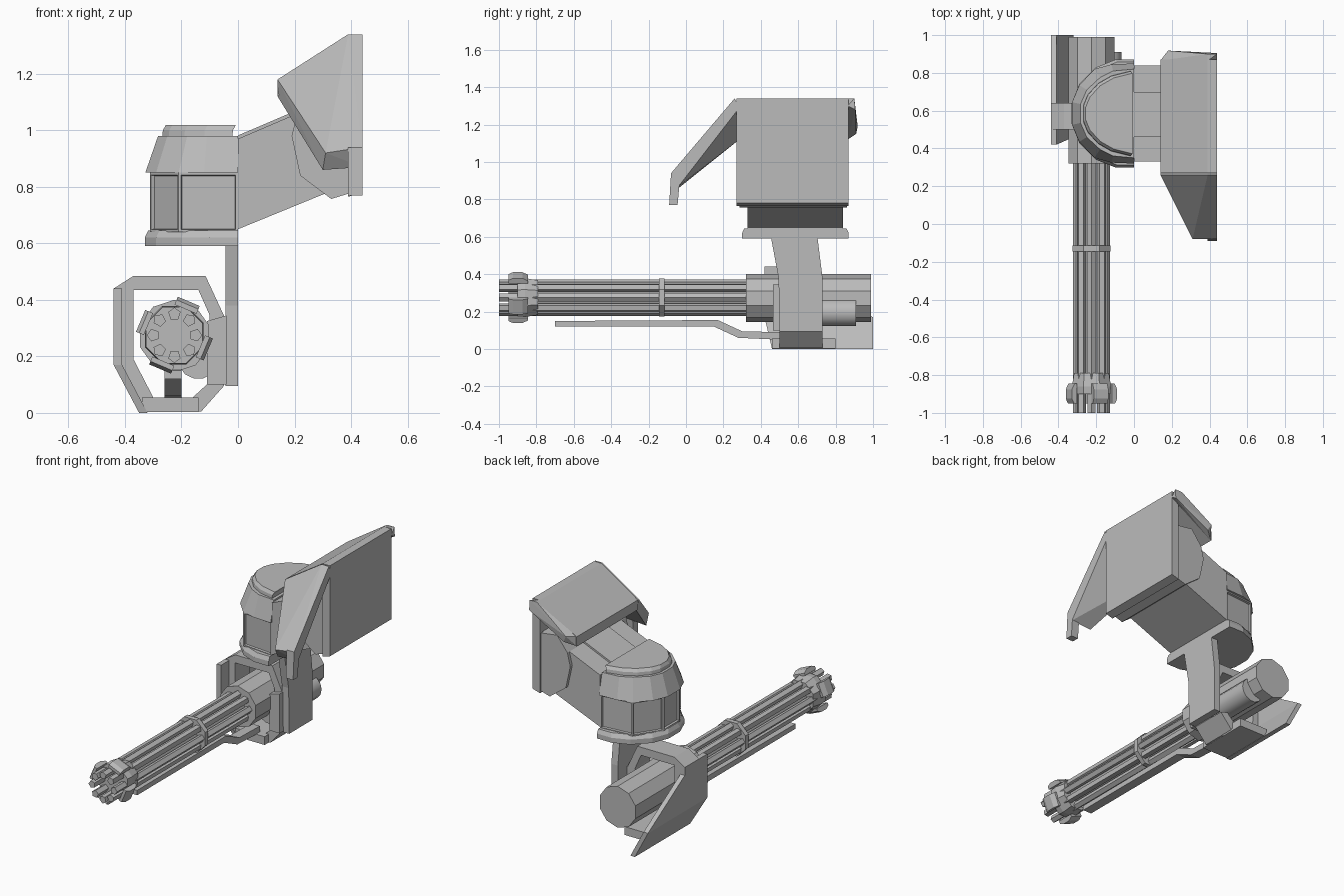
import bpy, bmesh, math
from mathutils import Vector

cube = bpy.data.objects.get("Cube")
if cube:
    bpy.data.objects.remove(cube)

grey = bpy.data.materials.new("plain_grey")
grey.use_nodes = True
grey.diffuse_color = (0.5, 0.5, 0.5, 1)
grey.node_tree.nodes["Principled BSDF"].inputs["Base Color"].default_value = (0.5, 0.5, 0.5, 1)


def finish(name, bm):
    bmesh.ops.recalc_face_normals(bm, faces=bm.faces)
    mesh = bpy.data.meshes.new(name)
    bm.to_mesh(mesh)
    bm.free()
    mesh.materials.append(grey)
    ob = bpy.data.objects.new(name, mesh)
    bpy.context.collection.objects.link(ob)
    return ob


def loft(name, loops, panel=None):
    """Skin closed loops of equal length, cap the ends; panel picks walls to recess."""
    bm = bmesh.new()
    rings = [[bm.verts.new(p) for p in loop] for loop in loops]
    n = len(rings[0])
    for low, high in zip(rings, rings[1:]):
        for i in range(n):
            j = (i + 1) % n
            bm.faces.new((low[i], low[j], high[j], high[i]))
    bm.faces.new(rings[0])
    bm.faces.new(rings[-1])
    bmesh.ops.recalc_face_normals(bm, faces=bm.faces)
    if panel:
        picked = [f for f in bm.faces if panel(f)]
        bmesh.ops.inset_individual(bm, faces=picked, thickness=0.012, depth=0)
        bmesh.ops.inset_individual(bm, faces=picked, thickness=0.004, depth=-0.012)
    return finish(name, bm)


def along_y(name, profile, y0, y1):
    return loft(name, [[(x, y, z) for x, z in profile] for y in (y0, y1)])


def along_x(name, profile, x0, x1):
    return loft(name, [[(x, y, z) for y, z in profile] for x in (x0, x1)])


def hull(name, points):
    bm = bmesh.new()
    for p in points:
        bm.verts.new(p)
    bmesh.ops.convex_hull(bm, input=bm.verts)
    bmesh.ops.dissolve_limit(bm, angle_limit=0.02, verts=bm.verts, edges=bm.edges)
    return finish(name, bm)


def box(name, x, y, z):
    return along_y(name, [(x[0], z[0]), (x[1], z[0]), (x[1], z[1]), (x[0], z[1])], *y)


def circle(cx, cz, r, n, turn=0.0):
    return [(cx + r * math.cos(turn + math.tau * i / n),
             cz + r * math.sin(turn + math.tau * i / n)) for i in range(n)]


def tube(name, cx, cz, n, stations, turn=0.0):
    """Round body along y from (y, radius) stations."""
    return loft(name, [[(x, y, z) for x, z in circle(cx, cz, r, n, turn)] for y, r in stations])


# Rotary gun
GX, GZ = -0.225, 0.275
for i in range(8):
    a = math.radians(90 + 45 * i)
    tube(f"barrel_{i + 1}", GX + 0.075 * math.cos(a), GZ + 0.075 * math.sin(a), 5,
         [(-1, 0.023), (0.34, 0.023)], a)
tube("barrel_core", GX, GZ, 8, [(-0.85, 0.05), (0.34, 0.05)])
tube("barrel_band", GX, GZ, 8, [(-0.145, 0.11), (-0.115, 0.11)], math.pi / 8)
tube("muzzle_hub", GX, GZ, 8, [(-0.9, 0.108), (-0.86, 0.112), (-0.79, 0.1)], math.pi / 8)
for i in range(4):
    a = math.radians(67 + 90 * i)
    out, side = Vector((math.cos(a), 0, math.sin(a))), Vector((-math.sin(a), 0, math.cos(a)))
    c = Vector((GX, 0, GZ))
    loops = [[c + out * r + side * s + Vector((0, y, 0))
              for r, s in ((0.1, -0.042), (top, -0.042), (top, 0.042), (0.1, 0.042))]
             for y, top in ((-0.95, 0.118), (-0.925, 0.13), (-0.875, 0.13), (-0.845, 0.115))]
    loft(f"muzzle_clamp_{i + 1}", loops)
tube("gun_housing", GX, GZ - 0.003, 10, [(0.32, 0.128), (0.99, 0.128)], math.pi / 10)
tube("drive_motor", -0.14, 0.195, 14, [(0.5, 0.075), (0.91, 0.075)])
bpy.ops.object.select_all(action='DESELECT')
motor = bpy.data.objects["drive_motor"]
motor.select_set(True)
bpy.context.view_layer.objects.active = motor
bpy.ops.object.shade_smooth_by_angle(angle=math.radians(35))

# Rail under the barrels
along_x("lower_rail", [(-0.7, 0.12), (0.15, 0.12), (0.28, 0.06), (0.5, 0.05), (0.5, 0.09),
                       (0.3, 0.095), (0.17, 0.155), (-0.7, 0.15)], -0.26, -0.2)

# Frame round the gun: outer and inner outlines bridged in a closed band
outer = [(-0.44, 0.44), (-0.37, 0.485), (-0.115, 0.485), (-0.05, 0.345),
         (-0.05, 0.095), (-0.13, 0.005), (-0.35, 0.005), (-0.44, 0.17)]
inner = [(-0.37, 0.435), (-0.36, 0.435), (-0.14, 0.435), (-0.1, 0.345),
         (-0.1, 0.11), (-0.16, 0.055), (-0.3, 0.055), (-0.37, 0.19)]
for i in range(8):
    j = (i + 1) % 8
    along_y(f"gun_frame_{i + 1}", [outer[i], outer[j], inner[j], inner[i]], 0.5, 0.64)
box("frame_floor", (-0.34, -0.14), (0.46, 0.8), (0.004, 0.055))
hull("frame_heel", [(x, y, z) for y in (0.5, 0.73)
                    for x, z in ((-0.13, 0.005), (-0.05, 0.095), (-0.16, 0.05), (-0.1, 0.11))])
along_y("frame_block", [(-0.11, 0.1), (-0.04, 0.1), (-0.04, 0.345), (-0.11, 0.325)], 0.465, 0.64)

# Side shield, bent inwards at the bottom
T = 0.03
hull("shield_upper", [(x, y, z) for x in (-0.44, -0.44 + T)
                      for y, z in ((0.42, 0.44), (0.56, 0.44), (1, 0.17), (0.42, 0.17))])
hull("shield_lower", [(x + t, y, z) for t in (0, T)
                      for x, y, z in ((-0.44, 0.42, 0.17), (-0.44, 1, 0.17),
                                      (-0.35, 1, 0), (-0.35, 0.46, 0))])

# Hanger strut joining gun and shoulder
along_x("hanger_strut", [(0.45, 0.62), (0.7, 0.62), (0.73, 0.38), (0.73, 0.095),
                         (0.5, 0.095), (0.495, 0.38)], -0.045, 0)

# Shoulder turret
CY = 0.585


def half_round(points, z, grow=0.0):
    """Mirror a half outline of (x, y offset) across the turret centre line."""
    pts = [(x - (grow if x < 0 else 0), d + grow) for x, d in points]
    return [(x, CY - d, z) for x, d in pts] + [(x, CY + d, z) for x, d in reversed(pts)]


base = [(0, 0.285), (-0.1, 0.285), (-0.2, 0.245), (-0.29, 0.155), (-0.33, 0.055)]
wall = [(0, 0.255), (-0.21, 0.235), (-0.312, 0.08)]
loft("turret_collar", [half_round(base, 0.59), half_round(base, 0.62),
                       half_round(base, 0.645, -0.012)])
loft("turret_wall", [half_round(wall, 0.64), half_round(wall, 0.85)],
     lambda f: abs(f.normal.z) < 0.1 and f.normal.x < 0.5)
brow = [(0, 0.265), (-0.12, 0.26), (-0.21, 0.235), (-0.29, 0.15), (-0.328, 0.06)]
rim = [(0, 0.235), (-0.11, 0.225), (-0.18, 0.19), (-0.25, 0.125), (-0.283, 0.05)]
crown = [(-0.02, 0.225), (-0.12, 0.2), (-0.19, 0.16), (-0.245, 0.1), (-0.268, 0.045)]
loft("turret_dome", [half_round(brow, 0.85), half_round(rim, 0.98)])
loft("turret_crown", [half_round(crown, 0.975), half_round(crown, 1.0, -0.002),
                      half_round(crown, 1.018, -0.012)])

# Upper arm rising to the pad
along_y("upper_arm", [(0, 0.65), (0.33, 0.785), (0.42, 0.82), (0.42, 1.15), (0, 0.97)], 0.33, 0.84)
along_y("arm_top_plate", [(0, 0.95), (0.4, 1.12), (0.4, 1.153), (0, 0.982)], 0.46, 0.7)
along_y("shoulder_joint", [(0.19, 0.98), (0.22, 0.84), (0.33, 0.757), (0.42, 0.785),
                           (0.42, 1.13), (0.28, 1.15), (0.21, 1.06)], 0.285, 0.86)

# Shoulder pad
along_y("pad_shell", [(0.14, 1.18), (0.39, 1.34), (0.44, 1.34), (0.44, 0.78),
                      (0.39, 0.765), (0.39, 1.28), (0.14, 1.12)], 0.27, 0.87)
hull("pad_front_flap", [(0.14, 0.26, 1.18), (0.39, 0.26, 1.34), (0.44, 0.26, 1.34),
                        (0.44, -0.08, 0.94), (0.31, -0.08, 0.92),
                        (0.14, 0.285, 1.12), (0.39, 0.285, 1.29), (0.44, 0.285, 1.29),
                        (0.44, -0.04, 0.87), (0.3, -0.04, 0.86)])
along_x("pad_front_lip", [(-0.08, 0.94), (-0.09, 0.77), (-0.045, 0.77), (-0.035, 0.88)], 0.39, 0.44)
hull("pad_back_flap", [(0.14, 0.865, 1.18), (0.39, 0.9, 1.34), (0.44, 0.9, 1.34),
                       (0.18, 0.918, 1.19), (0.2, 0.91, 1.15), (0.44, 0.905, 1.28),
                       (0.14, 0.865, 1.12), (0.44, 0.865, 1.3), (0.39, 0.865, 1.34)])
